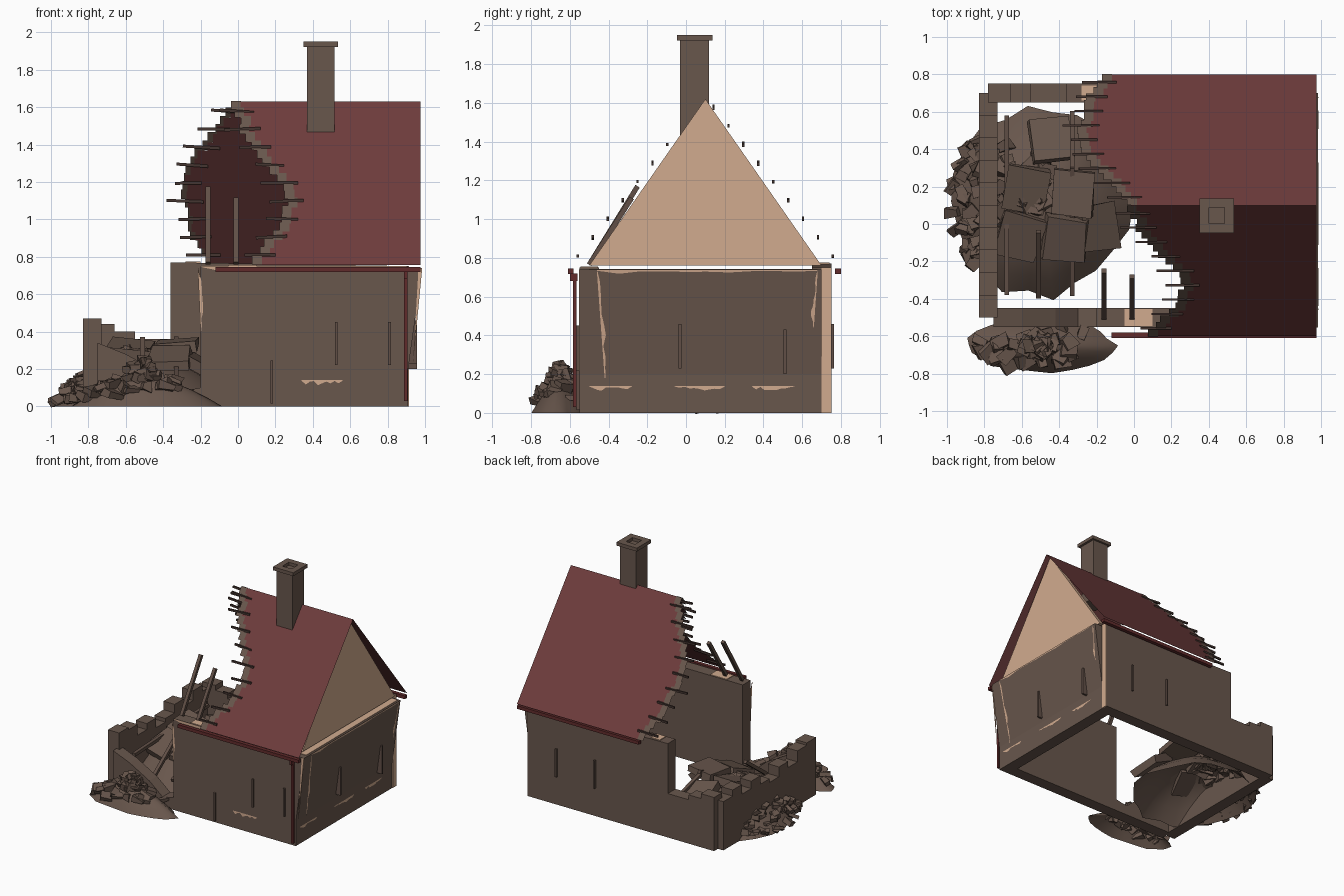
import bpy, bmesh, math, random
from mathutils import Vector, Matrix, Euler

random.seed(7)
if "Cube" in bpy.data.objects:
    bpy.data.objects.remove(bpy.data.objects["Cube"], do_unlink=True)


def material(name, *srgb):
    colour = [((c + .055) / 1.055) ** 2.4 for c in srgb] + [1]
    mat = bpy.data.materials.new(name)
    mat.use_nodes = True
    mat.diffuse_color = colour
    mat.node_tree.nodes["Principled BSDF"].inputs["Base Color"].default_value = colour
    return mat


STONE = material("brown stone", .41, .34, .3)
ROOF = material("roof red", .43, .235, .235)
PLASTER = material("tan plaster", .82, .67, .56)
WOOD = material("brown wood", .38, .31, .275)
LATH = material("dark lath", .27, .21, .19)
GUTTER = material("gutter red", .38, .17, .17)


def finish(name, bm, mat, fix=True):
    if fix:
        bmesh.ops.recalc_face_normals(bm, faces=bm.faces)
    mesh = bpy.data.meshes.new(name)
    bm.to_mesh(mesh)
    bm.free()
    mesh.materials.append(mat)
    obj = bpy.data.objects.new(name, mesh)
    bpy.context.collection.objects.link(obj)
    return obj


def add_box(bm, centre, size, rot=(0, 0, 0), jitter=0):
    m = Matrix.LocRotScale(Vector(centre), Euler(rot), Vector(size))
    made = bmesh.ops.create_cube(bm, size=1, matrix=m)
    for v in made["verts"]:
        v.co += Vector([random.uniform(-jitter, jitter) for _ in range(3)])


def box(name, x, y, z, mat):
    bm = bmesh.new()
    spans = (x, y, z)
    add_box(bm, [(a + b) / 2 for a, b in spans], [b - a for a, b in spans])
    return finish(name, bm, mat)


def prism(name, profile, axis, lo, hi, mat):
    """Extrude a (horizontal, z) profile along x or y."""
    bm = bmesh.new()
    at = (lambda d, h, z: (d, h, z)) if axis == "x" else (lambda d, h, z: (h, d, z))
    face = bm.faces.new([bm.verts.new(at(lo, h, z)) for h, z in profile])
    out = bmesh.ops.extrude_face_region(bm, geom=[face])
    shift = Vector(at(hi - lo, 0, 0))
    bmesh.ops.translate(bm, vec=shift, verts=[g for g in out["geom"] if isinstance(g, bmesh.types.BMVert)])
    return finish(name, bm, mat)


def stepped(start, step, heights):
    pts = [(start, 0)]
    for i, h in enumerate(heights):
        pts += [(start + step * i, h), (start + step * (i + 1), h)]
    return pts + [(start + step * len(heights), 0)]


# Walls, whole on the right and broken down on the left
prism("front_wall", [(.91, 0), (.91, .75), (-.2, .75), (-.2, .1), (-.3, .08), (-.42, .18),
                     (-.6, .28), (-.75, .34), (-.75, 0)], "y", -.55, -.45, STONE)
prism("back_wall", [(.91, 0), (.91, .75), (-.36, .77), (-.36, .36), (-.55, .36), (-.55, .4),
                    (-.66, .4), (-.66, .44), (-.78, .44), (-.78, 0)], "y", .65, .75, STONE)
prism("left_wall", stepped(-.5, .12, [.47, .45, .36, .41, .33, .36, .43, .37, .45, .4]),
      "x", -.83, -.73, STONE)
prism("right_wall", [(.81, 0), (.91, 0), (.91, .2), (.985, .74), (.81, .74)], "y", -.55, .7, STONE)

# Tan gable and exposed plaster
prism("gable", [(-.5, .76), (.7, .76), (.1, 1.62)], "x", .9, .935, PLASTER)
box("corner_plaster", (.905, .915), (.7, .748), (0, .75), PLASTER)
box("front_top_plaster", (-.05, .1), (-.545, -.455), (.748, .755), PLASTER)
box("back_top_plaster", (-.28, -.2), (.66, .74), (.765, .775), PLASTER)
box("inner_top_plaster", (.82, .97), (-.5, .68), (.738, .744), PLASTER)
prism("lean_plaster", [(.935, .22), (.985, .74), (.965, .74)], "y", -.553, -.549, PLASTER)


def ragged(name, u0, u1, z0, z1, place, lean=0, vertical=False):
    """Thin ragged plaster strip laid on a wall by a placing rule."""
    bm = bmesh.new()
    n, rows = 10, []
    for i in range(n + 1):
        t = i / n
        k = random.uniform(.2, 1) if 0 < i < n else .15
        if vertical:
            z = z0 + (z1 - z0) * t
            mid = u0 + lean * (1 - t)
            pair = ((mid, z), (mid + (u1 - u0) * k, z))
        else:
            u = u0 + (u1 - u0) * t
            pair = ((u, z1), (u, z1 - (z1 - z0) * k))
        rows.append([bm.verts.new(place(*p)) for p in pair])
    for a, b in zip(rows, rows[1:]):
        bm.faces.new((a[0], b[0], b[1], a[1]))
    finish(name, bm, PLASTER)


def on_right(u, z):
    return (.914 + max(0, z - .2) * .139, u, z)


def on_front(u, z):
    return (u, -.553, z)


for u0, u1 in ((-.5, -.28), (-.06, .2), (.34, .56)):
    ragged("right_crack", u0, u1, .115, .14, on_right)
ragged("right_top_crack", -.46, .68, .71, .738, on_right)
ragged("right_front_crack", -.46, -.435, .18, .73, on_right, .04, True)
ragged("right_back_crack", .68, .66, .44, .73, on_right, -.02, True)
ragged("front_crack", .34, .56, .112, .142, on_front)
ragged("front_top_crack", -.2, .9, .722, .75, on_front)
ragged("front_edge_crack", -.215, -.195, .4, .74, on_front, .015, True)

# Wall battens
for x, z in ((.525, .22), (.81, .22), (.18, .015)):
    box("front_batten", (x - .007, x + .007), (-.565, -.54), (z, z + .23), WOOD)
for x in (.65, .3):
    box("back_batten", (x - .007, x + .007), (.74, .765), (.23, .46), WOOD)
for y, z in ((-.03, .23), (.51, .2)):
    box("right_batten", (.9, .956), (y - .008, y + .008), (z, z + .23), WOOD)

# Roof slopes with a torn left edge, broken edge tiles and bare laths
RIDGE, EAVE, HALF, MID, END = 1.63, .757, .7, .1, .975


def sample(edge, t):
    f = t * (len(edge) - 1)
    i = min(int(f), len(edge) - 2)
    return edge[i] + (edge[i + 1] - edge[i]) * (f - i)


def on_roof(side, x, t, lift=0):
    return (x, MID + side * HALF * (1 - t) + side * lift, EAVE + (RIDGE - EAVE) * t + lift)


def roof_patch(bm, side, x0, x1, t0, t1, lift=0):
    pts = [on_roof(side, x, t, lift) for x, t in ((x0, t0), (x1, t0), (x1, t1), (x0, t1))]
    if side > 0:
        pts.reverse()
    bm.faces.new([bm.verts.new(p) for p in pts])


def slope(name, side, edge):
    red, tiles, laths = bmesh.new(), bmesh.new(), bmesh.new()
    rows = 20
    for i in range(rows):
        t0, t1 = i / rows, (i + 1) / rows
        x = sample(edge, (t0 + t1) / 2) + random.uniform(-.012, .012)
        roof_patch(red, side, x, END, t0, t1)
        left = x - random.uniform(.005, .03)
        roof_patch(tiles, side, left, left + .052, t0, min(1, t1 + .01), .002)
    for i in range(9):
        t = .06 + i * .11
        x = sample(edge, t)
        reach = random.uniform(.06, .12)
        add_box(laths, on_roof(side, x - reach / 2 + .04, t), (reach + .08, .012, .016),
                (0, random.uniform(-.08, .08), 0))
    finish(name + "_roof", red, ROOF, False)
    finish(name + "_edge_tiles", tiles, STONE, False)
    finish(name + "_laths", laths, LATH)


slope("front", -1, [.1, .14, .22, .26, .28, .2, .13, .06, .02, -.01])
slope("back", 1, [-.14, -.2, -.24, -.25, -.28, -.27, -.21, -.14, -.06, -.01])

# Gutters and downpipe
box("front_gutter", (-.12, END), (-.61, -.58), (.718, .745), GUTTER)
box("back_gutter", (-.13, END), (.77, .8), (.718, .745), GUTTER)
box("downpipe", (.888, .906), (-.582, -.564), (.03, .7), GUTTER)
box("downpipe_elbow", (.888, .906), (-.6, -.56), (.68, .72), GUTTER)

# Chimney with hollow cap
box("chimney", (.37, .515), (-.03, .12), (1.4, 1.925), STONE)
CX, CY = .4425, .045
for s in (-1, 1):
    box("cap_side", sorted((CX + s * .042, CX + s * .092)), (CY - .092, CY + .092), (1.922, 1.95), STONE)
    box("cap_end", (CX - .042, CX + .042), sorted((CY + s * .042, CY + s * .092)), (1.922, 1.95), STONE)


# Loose timbers
def beam(name, a, b, w=.026):
    a, b = Vector(a), Vector(b)
    bm = bmesh.new()
    turn = (b - a).to_track_quat("Z", "X").to_euler()
    add_box(bm, (a + b) / 2, (w, w, (b - a).length), turn)
    finish(name, bm, WOOD)


beam("rafter", (-.16, -.5, .765), (-.16, -.25, 1.17))
beam("rafter", (-.01, -.5, .765), (-.01, -.28, 1.11))
beam("fallen_beam", (-.68, -.38, .26), (-.68, .58, .3))
beam("fallen_beam", (-.51, -.39, .1), (-.51, -.04, .36))
beam("fallen_beam", (-.33, -.38, .14), (-.33, .3, .36))
beam("fallen_beam", (-.33, .25, .34), (-.33, .6, .25))


# Rubble heaps: lumpy domes with stones and slabs
def heap(name, cx, cy, rx, ry, height, power):
    bm = bmesh.new()
    rings, seg = 5, 22
    top = bm.verts.new((cx, cy, height))
    wobble = [random.uniform(.88, 1) for _ in range(seg)]
    previous = None
    for r in range(1, rings + 1):
        f = r / rings
        ring = []
        for s in range(seg):
            a = math.tau * s / seg
            k = f * (1 - f + f * wobble[s])
            z = height * (1 - f ** power)
            ring.append(bm.verts.new((cx + rx * k * math.cos(a), cy + ry * k * math.sin(a), z)))
        for s in range(seg):
            n = (s + 1) % seg
            if previous:
                bm.faces.new((previous[s], ring[s], ring[n], previous[n]))
            else:
                bm.faces.new((top, ring[s], ring[n]))
        previous = ring
    obj = finish(name, bm, STONE, False)
    for p in obj.data.polygons:
        p.use_smooth = True


def stones(name, cx, cy, rx, ry, height, power, count, small, big, near=0, far=.95, arc=(0, math.tau)):
    bm = bmesh.new()
    for _ in range(count):
        a, f = random.uniform(*arc), random.uniform(near, far)
        z = height * (1 - f ** power) + .01
        size = [random.uniform(small, big), random.uniform(small, big), random.uniform(small, big) * .6]
        turn = [random.uniform(-.5, .5), random.uniform(-.5, .5), random.uniform(0, 3)]
        add_box(bm, (cx + rx * f * math.cos(a), cy + ry * f * math.sin(a), max(z, .03)), size, turn, small * .25)
    finish(name, bm, STONE)


main = (-.5, .12, .5, .54, .27, 2)
heap("main_heap", *main)
stones("main_rubble", *main, 45, .05, .11, 0, .7, (1.2, 3.6))
stones("left_spill", *main, 40, .03, .08, .72, .97, (2.4, 3.95))
front = (-.5, -.65, .42, .15, .16, 1.6)
heap("front_heap", *front)
stones("front_rubble", *front, 40, .04, .09, 0, .8)
stones("front_peak", -.5, -.65, .17, .07, .23, 2, 16, .04, .08)

slabs = bmesh.new()
for x, y, z, tx, ty, tz in ((-.58, .19, .3, .25, .1, -.2), (-.33, .16, .32, .1, -.15, -.1),
                            (-.61, -.06, .24, .35, .1, -.25), (-.37, -.08, .26, .4, 0, -.1),
                            (-.45, .45, .26, -.3, .2, .1), (-.2, -.02, .22, .2, .5, .2)):
    add_box(slabs, (x, y, z), (.22, .24, .06), (tx, ty, tz), .012)
finish("fallen_slabs", slabs, STONE)
